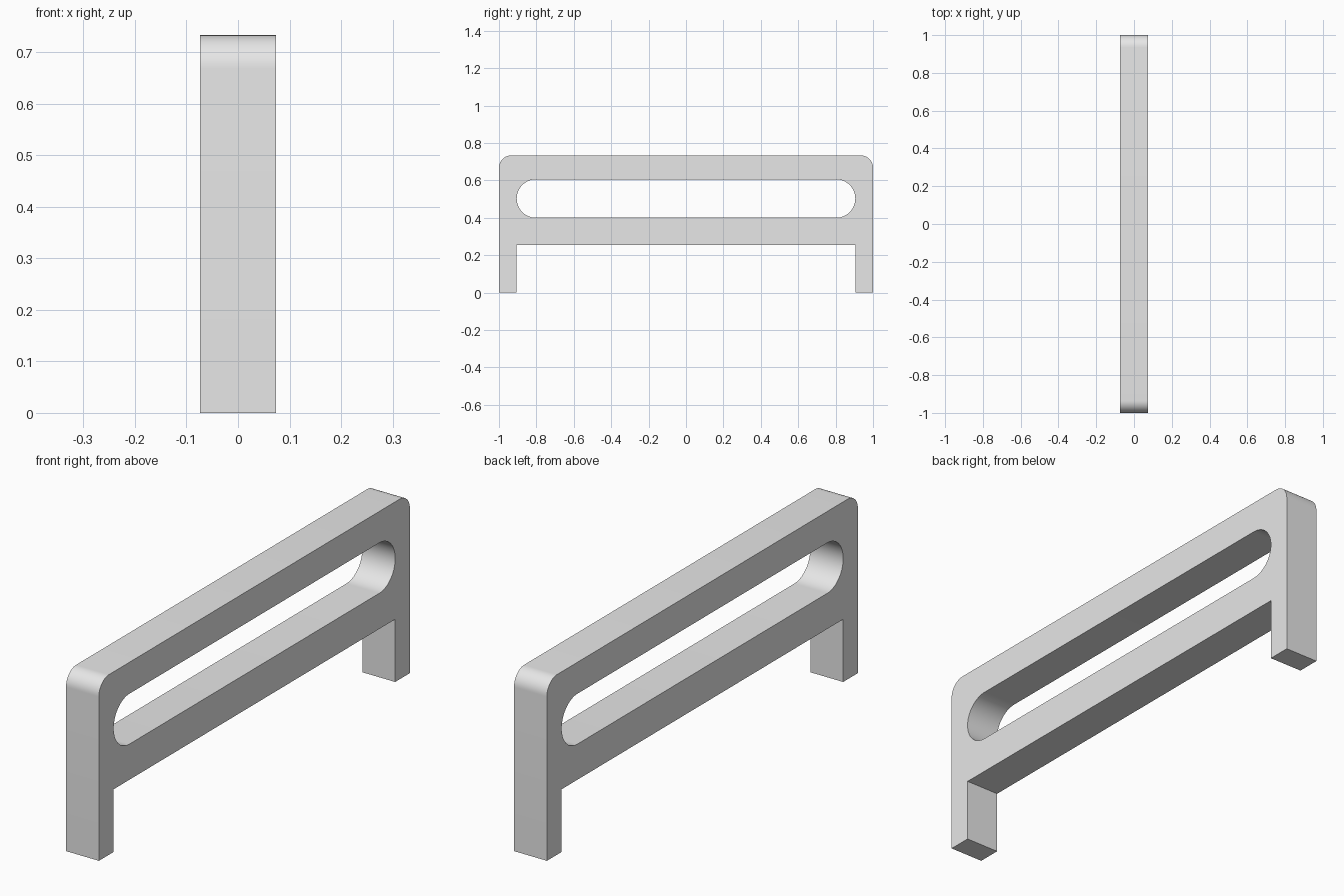
import bpy
import bmesh
from math import cos, sin, pi

cube = bpy.data.objects.get("Cube")
if cube:
    bpy.data.objects.remove(cube, do_unlink=True)

HALF_LENGTH, HALF_WIDTH, HEIGHT = 1.0, 0.074, 0.733
INNER = 0.905            # inner side of the legs and ends of the slot
BEAM_BOTTOM = 0.255
CORNER = 0.065
SLOT_LOW, SLOT_HIGH = 0.4, 0.605


def arc(y, z, radius, start, end, steps):
    """Points of an arc in the y-z plane."""
    angles = [start + (end - start) * i / steps for i in range(steps + 1)]
    return [(y + radius * cos(a), z + radius * sin(a)) for a in angles]


def mirrored(half):
    """Complete a right-hand outline with its mirror image."""
    return half + [(-y, z) for y, z in reversed(half)]


def add_loop(bm, points):
    verts = [bm.verts.new((-HALF_WIDTH, y, z)) for y, z in points]
    return [bm.edges.new((v, verts[i - 1])) for i, v in enumerate(verts)]


# Side profile: two legs, beam and rounded top corners
outline = mirrored(
    [(INNER, BEAM_BOTTOM), (INNER, 0), (HALF_LENGTH, 0)]
    + arc(HALF_LENGTH - CORNER, HEIGHT - CORNER, CORNER, 0, pi / 2, 12))

# Long slot with semicircular ends
slot_radius = (SLOT_HIGH - SLOT_LOW) / 2
slot = mirrored(arc(INNER - slot_radius, SLOT_LOW + slot_radius,
                    slot_radius, -pi / 2, pi / 2, 32))

# Fill the profile around the slot and extrude it across the width
bm = bmesh.new()
edges = add_loop(bm, outline) + add_loop(bm, slot)
bmesh.ops.triangle_fill(bm, edges=edges, use_beauty=True, normal=(1, 0, 0))
region = bmesh.ops.extrude_face_region(bm, geom=bm.faces[:], use_keep_orig=True)
moved = [g for g in region["geom"] if isinstance(g, bmesh.types.BMVert)]
bmesh.ops.translate(bm, verts=moved, vec=(2 * HALF_WIDTH, 0, 0))
bmesh.ops.recalc_face_normals(bm, faces=bm.faces[:])

mesh = bpy.data.meshes.new("slotted_handle")
bm.to_mesh(mesh)
bm.free()
handle = bpy.data.objects.new("slotted_handle", mesh)
bpy.context.collection.objects.link(handle)

# Plain light grey
grey = bpy.data.materials.new("light_grey")
grey.use_nodes = True
colour = (0.8, 0.8, 0.8, 1)
grey.diffuse_color = colour
grey.node_tree.nodes["Principled BSDF"].inputs["Base Color"].default_value = colour
mesh.materials.append(grey)

# Smooth arcs, sharp edges
bpy.ops.object.select_all(action="DESELECT")
handle.select_set(True)
bpy.context.view_layer.objects.active = handle
bpy.ops.object.shade_smooth_by_angle(angle=pi / 6)
